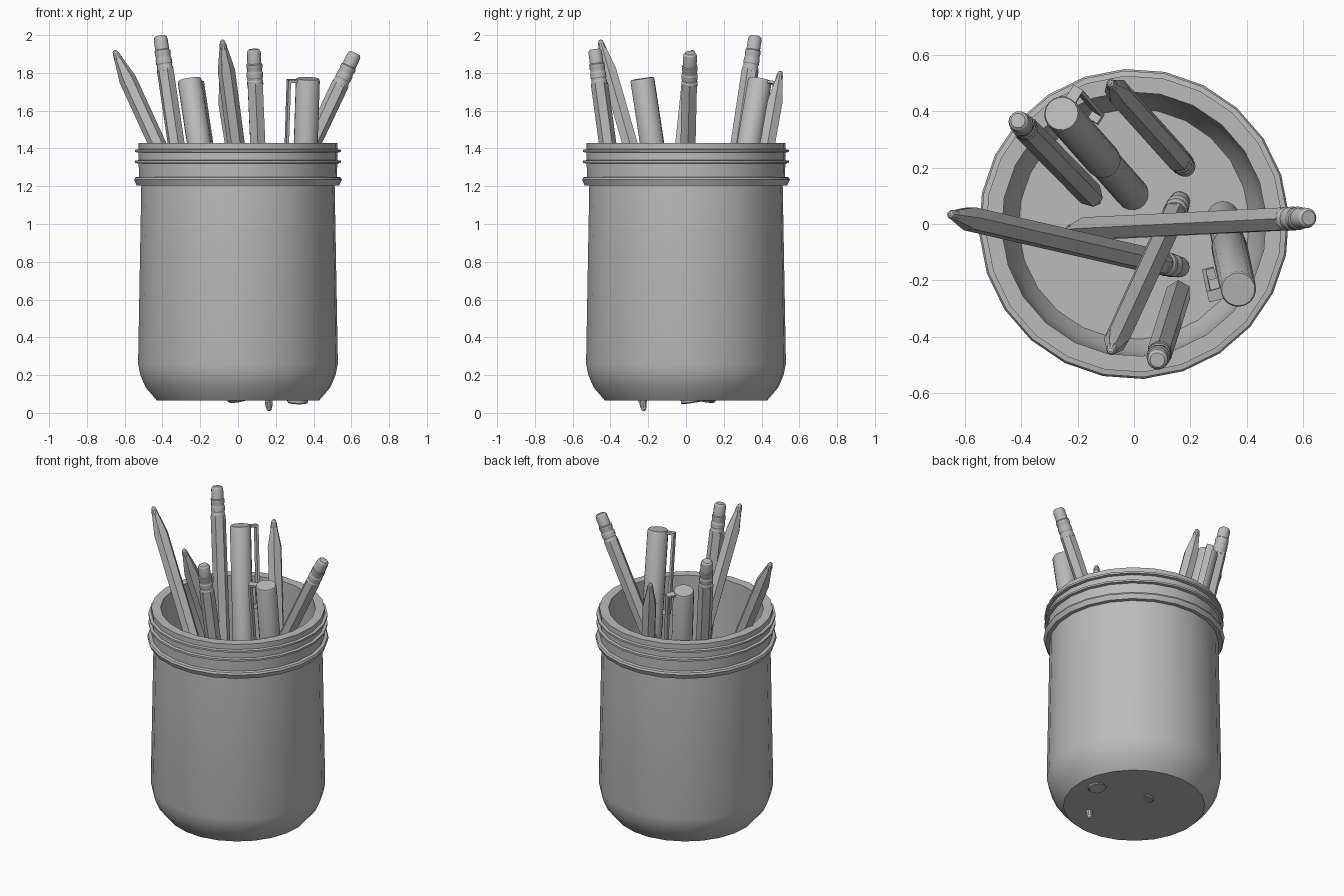
import bpy, bmesh, math
from mathutils import Vector, Matrix

old = bpy.data.objects.get("Cube")
if old:
    bpy.data.objects.remove(old, do_unlink=True)

grey = bpy.data.materials.new("plain grey")
grey.use_nodes = True
grey.diffuse_color = (0.5, 0.5, 0.5, 1)
grey.node_tree.nodes["Principled BSDF"].inputs["Base Color"].default_value = grey.diffuse_color
built = []


def add_object(name, bm, matrix):
    bmesh.ops.recalc_face_normals(bm, faces=bm.faces)
    mesh = bpy.data.meshes.new(name)
    bm.to_mesh(mesh)
    bm.free()
    mesh.materials.append(grey)
    obj = bpy.data.objects.new(name, mesh)
    obj.matrix_world = matrix
    bpy.context.collection.objects.link(obj)
    built.append(obj)


def lathe(name, profile, sides, matrix=Matrix(), turn=0.0):
    """Spin (radius, height) pairs around local z and cap both ends."""
    bm = bmesh.new()
    rings = []
    for r, z in profile:
        angles = [turn + math.tau * i / sides for i in range(sides)]
        rings.append([bm.verts.new((r * math.cos(a), r * math.sin(a), z)) for a in angles])
    for low, high in zip(rings, rings[1:]):
        for i in range(sides):
            j = (i + 1) % sides
            bm.faces.new((low[i], low[j], high[j], high[i]))
    bm.faces.new(rings[0])
    bm.faces.new(rings[-1])
    add_object(name, bm, matrix)


def box(name, size, centre, matrix):
    bm = bmesh.new()
    bmesh.ops.create_cube(bm, size=1, matrix=Matrix.Translation(centre) @ Matrix.Diagonal((*size, 1)))
    add_object(name, bm, matrix)


def frame(start, end, side=(1, 0, 0)):
    """Matrix at start with z toward end and x near the side direction."""
    start, end = Vector(start), Vector(end)
    z = (end - start).normalized()
    y = z.cross(Vector(side)).normalized()
    x = y.cross(z)
    rot = Matrix((x, y, z)).transposed().to_4x4()
    return Matrix.Translation(start) @ rot, (end - start).length


def pencil(label, eraser_end, tip, turn=0.0):
    m, n = frame(eraser_end, tip)
    lathe(label + "_eraser", [(0.026, 0), (0.034, 0.008), (0.037, 0.02), (0.037, 0.09)], 14, m)
    lathe(label + "_ferrule", [(0.038, 0.075), (0.042, 0.08), (0.042, 0.1), (0.04, 0.105),
                               (0.04, 0.12), (0.043, 0.125), (0.043, 0.15), (0.04, 0.155),
                               (0.04, 0.165), (0.043, 0.17), (0.043, 0.19)], 14, m)
    lathe(label + "_barrel", [(0.046, 0.18), (0.046, n - 0.17), (0.021, n - 0.045)], 6, m, turn)
    lathe(label + "_lead", [(0.021, n - 0.05), (0.018, n - 0.025), (0.012, n - 0.006), (0.005, n)], 10, m)


def pen(label, base, top, clip_side):
    m, n = frame(base, top, clip_side)
    lathe(label + "_barrel", [(0.05, 0), (0.055, 0.006), (0.058, 0.05), (0.058, n - 0.95)], 18, m)
    lathe(label + "_cap", [(0.062, n - 1.0), (0.064, n - 0.99), (0.064, n - 0.01), (0.059, n)], 18, m)
    # clip: a short bridge at the top, then a long strip with a small foot
    box(label + "_clip_bridge", (0.055, 0.04, 0.014), (0.083, 0, n - 0.012), m)
    box(label + "_clip_strip", (0.014, 0.04, 0.52), (0.104, 0, n - 0.265), m)
    box(label + "_clip_foot", (0.032, 0.04, 0.03), (0.084, 0, n - 0.51), m)


# Jar: outside from the base up, over the rim, and down the inside
outside = [(0.43, 0.065), (0.49, 0.135), (0.518, 0.2), (0.53, 0.26), (0.513, 1.205),
           (0.538, 1.205), (0.551, 1.235), (0.545, 1.247), (0.525, 1.25)]
for z in (1.32, 1.378):
    outside += [(0.527, z), (0.545, z + 0.003), (0.545, z + 0.015), (0.527, z + 0.018)]
rim = [(0.527, 1.43), (0.47, 1.43)]
inside = [(0.465, 0.3), (0.45, 0.2), (0.41, 0.11)]
lathe("jar", outside + rim + inside, 24, turn=math.radians(3.5))

# Pencils: eraser end, then point
pencil("left_pencil", (0.17, -0.155, 0.12), (-0.655, 0.035, 1.92))
pencil("right_pencil", (0.62, 0.022, 1.905), (-0.235, -0.02, 0.1))
pencil("front_eraser_pencil", (0.083, -0.483, 1.925), (0.165, -0.222, 0.01), 0.5)
pencil("front_point_pencil", (0.165, 0.085, 0.1), (-0.083, -0.455, 1.975))
pencil("back_eraser_pencil", (-0.412, 0.367, 1.995), (-0.13, 0.08, 0.1), 0.3)
pencil("back_point_pencil", (0.185, 0.2, 0.12), (-0.085, 0.5, 1.81))

# Capped pens
pen("back_pen", (0.0, 0.1, 0.064), (-0.257, 0.392, 1.765), (0.52, 0.85, 0))
pen("front_pen", (0.315, 0.03, 0.053), (0.37, -0.232, 1.77), (-0.97, -0.25, 0))

# Smooth shading that keeps the hard edges
bpy.ops.object.select_all(action="DESELECT")
for obj in built:
    obj.select_set(True)
bpy.context.view_layer.objects.active = built[0]
bpy.ops.object.shade_smooth_by_angle(angle=math.radians(30))
